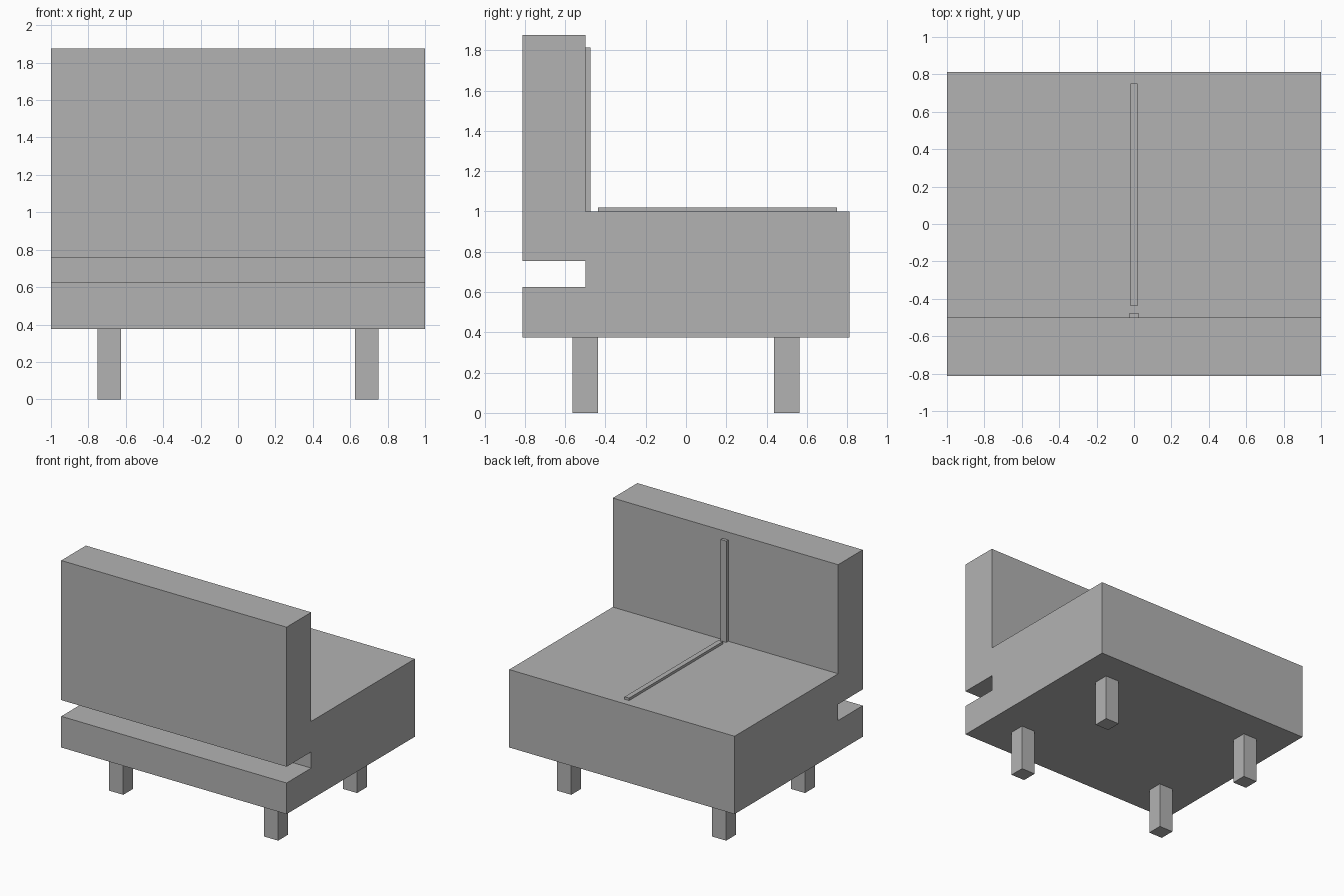
import bpy, bmesh

if "Cube" in bpy.data.objects:
    bpy.data.objects.remove(bpy.data.objects["Cube"])

grey = bpy.data.materials.new("upholstery grey")
grey.diffuse_color = (0.45, 0.45, 0.45, 1)
grey.use_nodes = True
grey.node_tree.nodes["Principled BSDF"].inputs["Base Color"].default_value = grey.diffuse_color


def finish(name, bm):
    bmesh.ops.recalc_face_normals(bm, faces=bm.faces)
    mesh = bpy.data.meshes.new(name)
    bm.to_mesh(mesh)
    bm.free()
    mesh.materials.append(grey)
    obj = bpy.data.objects.new(name, mesh)
    bpy.context.collection.objects.link(obj)
    return obj


def box(name, low, high):
    bm = bmesh.new()
    bmesh.ops.create_cube(bm, size=1)
    for v in bm.verts:
        v.co = [high[i] if v.co[i] > 0 else low[i] for i in range(3)]
    return finish(name, bm)


# Seat and backrest: one side profile (y, z) extruded across the width
profile = [(-0.8125, 0.375), (0.8125, 0.375), (0.8125, 1.0), (-0.5, 1.0),
           (-0.5, 1.875), (-0.8125, 1.875), (-0.8125, 0.755), (-0.5, 0.755),
           (-0.5, 0.625), (-0.8125, 0.625)]
bm = bmesh.new()
side = bm.faces.new([bm.verts.new((-1, y, z)) for y, z in profile])
result = bmesh.ops.extrude_face_region(bm, geom=[side], use_keep_orig=True)
for v in result["geom"]:
    if isinstance(v, bmesh.types.BMVert):
        v.co.x = 1
finish("seat_and_backrest", bm)

# Raised seams on the seat and backrest
box("seat_seam", (-0.02, -0.4375, 1.0), (0.02, 0.75, 1.02))
box("backrest_seam", (-0.025, -0.5, 1.0), (0.025, -0.475, 1.8125))

# Four square legs
for x, side_name in ((-0.6875, "left"), (0.6875, "right")):
    for y, end_name in ((-0.5, "front"), (0.5, "back")):
        box(f"{end_name}_{side_name}_leg",
            (x - 0.0625, y - 0.0625, 0), (x + 0.0625, y + 0.0625, 0.375))
